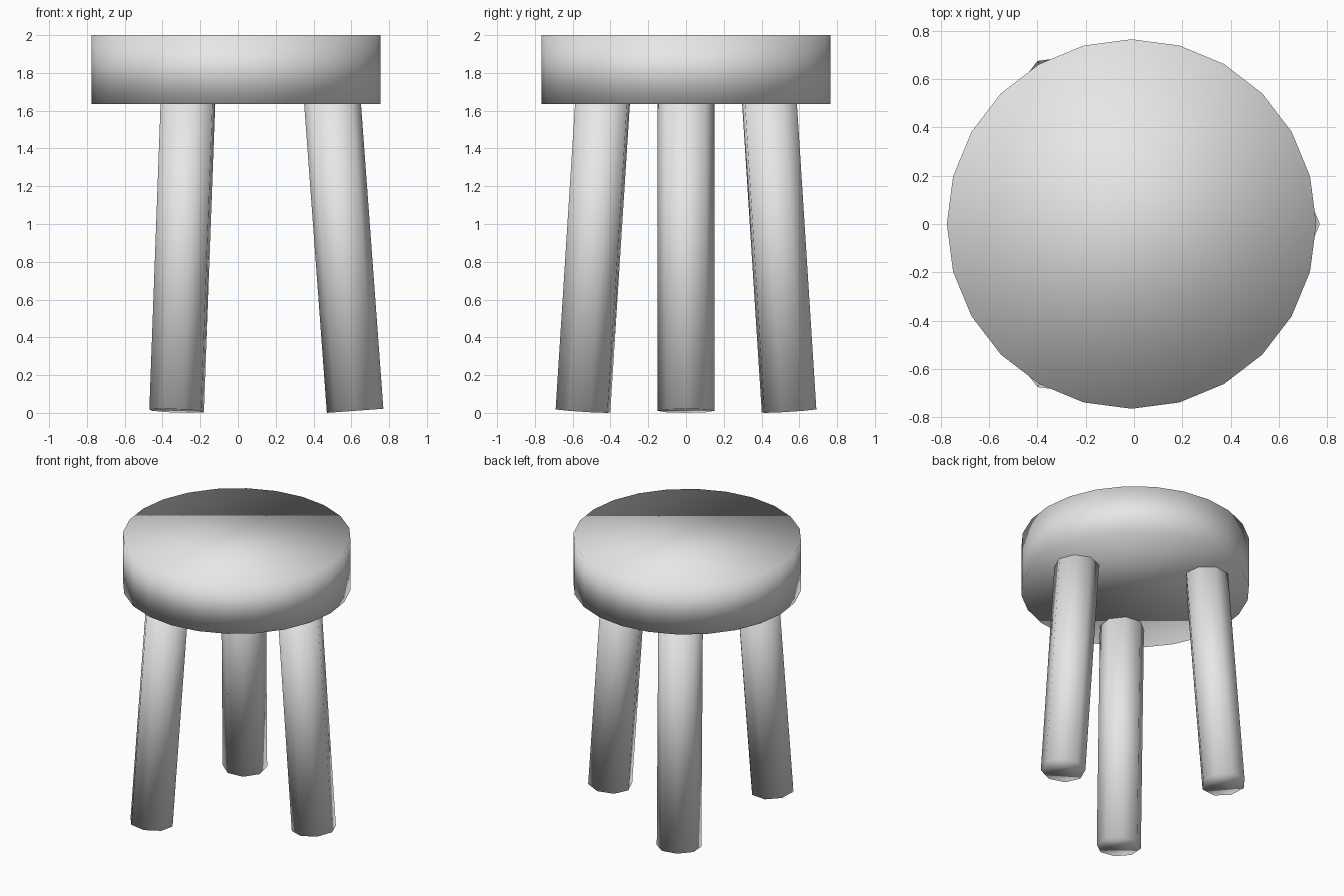
import bpy
import math
from mathutils import Matrix, Vector

cube = bpy.data.objects.get("Cube")
if cube:
    bpy.data.objects.remove(cube, do_unlink=True)

AXIS_X = -0.01            # stool axis, offset so the whole is centred
SEAT_BOTTOM, SEAT_TOP, SEAT_RADIUS = 1.635, 2.0, 0.765
LEG_RADIUS, LEG_TILT = 0.15, math.radians(4.2)
FOOT_REACH, LEG_LENGTH = 0.63, 1.75

grey = bpy.data.materials.new("plain grey")
grey.use_nodes = True
grey.diffuse_color = (0.8, 0.8, 0.8, 1)
grey.node_tree.nodes["Principled BSDF"].inputs["Base Color"].default_value = (0.8, 0.8, 0.8, 1)


def cylinder(name, sides, radius, depth, matrix):
    """Smooth cylinder with its first corner pointing along local +x."""
    bpy.ops.mesh.primitive_cylinder_add(vertices=sides, radius=radius, depth=depth)
    obj = bpy.context.object
    obj.name = name
    obj.data.transform(matrix @ Matrix.Rotation(math.pi / 2, 4, "Z"))
    obj.data.materials.append(grey)
    bpy.ops.object.shade_smooth()
    return obj


# Seat: thick round slab
cylinder("seat", 24, SEAT_RADIUS, SEAT_TOP - SEAT_BOTTOM,
         Matrix.Translation((AXIS_X, 0, (SEAT_TOP + SEAT_BOTTOM) / 2)))

# Legs: three splayed posts, cut square to their own axis and set into the seat
foot = Vector((FOOT_REACH, 0, LEG_RADIUS * math.sin(LEG_TILT)))
splay = (Matrix.Translation(foot) @ Matrix.Rotation(-LEG_TILT, 4, "Y")
         @ Matrix.Translation((0, 0, LEG_LENGTH / 2)))
for name, angle in (("left_leg", 0), ("back_right_leg", 120), ("front_right_leg", 240)):
    turn = Matrix.Translation((AXIS_X, 0, 0)) @ Matrix.Rotation(math.radians(angle), 4, "Z")
    cylinder(name, 8, LEG_RADIUS, LEG_LENGTH, turn @ splay)
